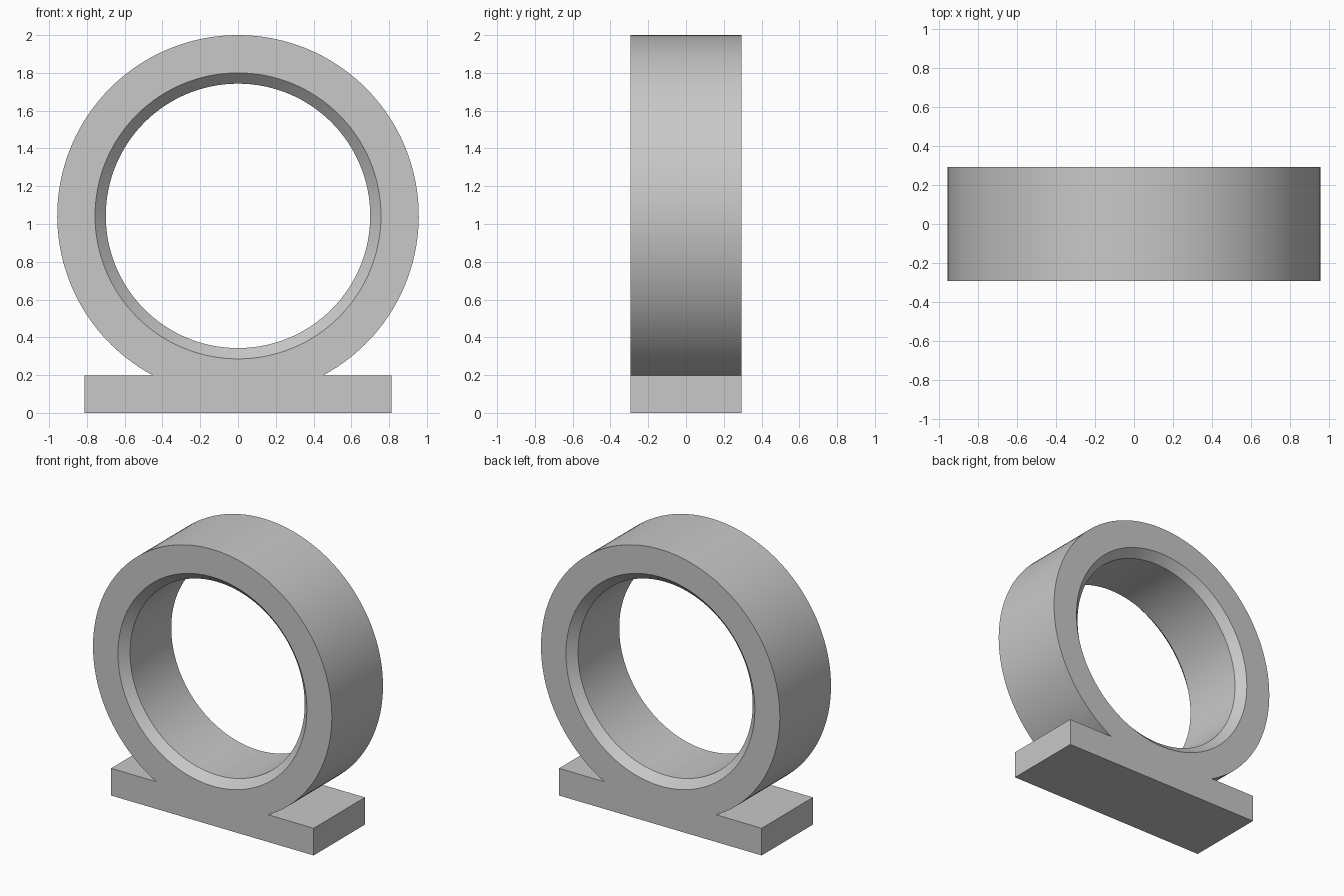
import bpy
import bmesh
from math import sin, cos, asin, pi, sqrt
from mathutils import Vector

cube = bpy.data.objects.get("Cube")
if cube:
    bpy.data.objects.remove(cube, do_unlink=True)

# Main dimensions
DEPTH = 0.293           # half thickness along y
CENTRE = 1.043          # height of the ring axis
OUTER = 0.957
BORE = 0.70
CHAMFER = 0.057
FOOT_X, FOOT_Z = 0.812, 0.197
SEGMENTS = 128

grey = bpy.data.materials.new("light_grey")
grey.use_nodes = True
colour = (0.58, 0.58, 0.58, 1.0)
grey.diffuse_color = colour
grey.node_tree.nodes["Principled BSDF"].inputs["Base Color"].default_value = colour


def arc(radius, start, end, count):
    """Points on a circle about the ring axis, in the x-z plane."""
    angles = [start + (end - start) * i / count for i in range(count + 1)]
    return [(radius * cos(a), CENTRE + radius * sin(a)) for a in angles]


bm = bmesh.new()


def loop(points, y):
    return [bm.verts.new((x, y, z)) for x, z in points]


def skin(a, b):
    """Join two matching closed loops with quads."""
    for i in range(len(a)):
        j = (i + 1) % len(a)
        bm.faces.new((a[i], a[j], b[j], b[i]))


# Outline: the ring's outer arc running into the flat foot
meet = asin((FOOT_Z - CENTRE) / OUTER)
outline = arc(OUTER, meet, pi - meet, SEGMENTS)
outline += [(-FOOT_X, FOOT_Z), (-FOOT_X, 0), (FOOT_X, 0), (FOOT_X, FOOT_Z)]
front, back = loop(outline, -DEPTH), loop(outline, DEPTH)
skin(front, back)

# Bore with a chamfer at each mouth
stations = [(BORE + CHAMFER, -DEPTH), (BORE, CHAMFER - DEPTH),
            (BORE, DEPTH - CHAMFER), (BORE + CHAMFER, DEPTH)]
bore = [loop(arc(r, 0, 2 * pi, SEGMENTS)[:-1], y) for r, y in stations]
for a, b in zip(bore, bore[1:]):
    skin(a, b)

# Flat front and back faces around the bore
for rim, mouth, side in ((front, bore[0], -1), (back, bore[-1], 1)):
    edges = [bm.edges.get((ring[i - 1], ring[i]))
             for ring in (rim, mouth) for i in range(len(ring))]
    bmesh.ops.triangle_fill(bm, edges=edges, use_beauty=True,
                            normal=Vector((0, side, 0)))

bmesh.ops.recalc_face_normals(bm, faces=bm.faces[:])
mesh = bpy.data.meshes.new("ring_mount")
bm.to_mesh(mesh)
bm.free()
mesh.materials.append(grey)

mount = bpy.data.objects.new("ring_mount", mesh)
bpy.context.collection.objects.link(mount)
bpy.ops.object.select_all(action="DESELECT")
mount.select_set(True)
bpy.context.view_layer.objects.active = mount
bpy.ops.object.shade_smooth_by_angle(angle=pi / 6)
